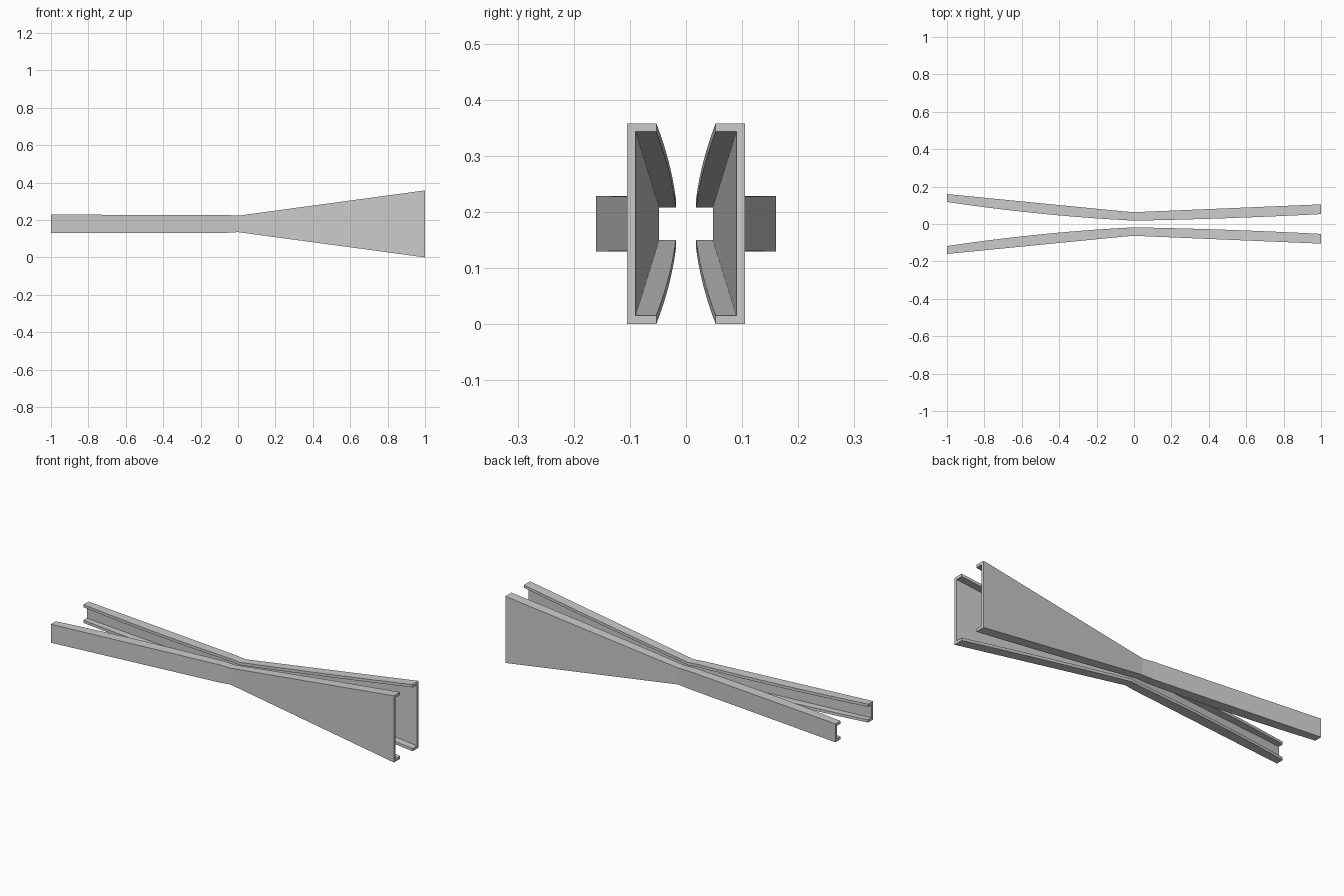
import bpy
import bmesh

cube = bpy.data.objects.get("Cube")
if cube:
    bpy.data.objects.remove(cube, do_unlink=True)

WALL = 0.015      # sheet thickness
MID_Z = 0.179     # channel centre height
STEPS = 10        # stations along each half


def lerp(a, b, t):
    return a + (b - a) * t


def section(x):
    """C-shaped cross-section of the rail at position x."""
    t = abs(x)
    bend = (t + t * t) / 2
    if x < 0:
        web, tip = lerp(0.062, 0.16, t), lerp(0.018, 0.118, bend)
        half = lerp(0.044, 0.0475, t / 0.06) if t < 0.06 else lerp(0.0475, 0.0495, t)
    else:
        web, tip = lerp(0.063, 0.105, t), lerp(0.018, 0.053, bend)
        half = lerp(0.044, 0.179, t)
    inner, lip = web - WALL, half - WALL
    upper = [(web, half), (tip, half), (tip, lip), (inner, lip)]
    lower = [(y, -z) for y, z in reversed(upper)]
    return [(x, y, MID_Z + z) for y, z in upper + lower]


def channel(name, side):
    """Loft the cross-sections into one closed rail."""
    stations = sorted({i / STEPS for i in range(-STEPS, STEPS + 1)} | {-0.06})
    bm = bmesh.new()
    rings = [[bm.verts.new((x, side * y, z)) for x, y, z in section(s)]
             for s in stations]
    for a, b in zip(rings, rings[1:]):
        for i in range(len(a)):
            j = (i + 1) % len(a)
            bm.faces.new((a[i], a[j], b[j], b[i]))
    # End caps as three quads: top flange, web, bottom flange
    for r in (rings[0], rings[-1]):
        bm.faces.new(r[:4])
        bm.faces.new((r[0], r[3], r[4], r[7]))
        bm.faces.new(r[4:])
    bmesh.ops.recalc_face_normals(bm, faces=bm.faces)
    mesh = bpy.data.meshes.new(name)
    bm.to_mesh(mesh)
    bm.free()
    obj = bpy.data.objects.new(name, mesh)
    bpy.context.collection.objects.link(obj)
    return obj


# Mirrored pair of flared guide rails
channel("front_guide_rail", -1)
channel("back_guide_rail", 1)
